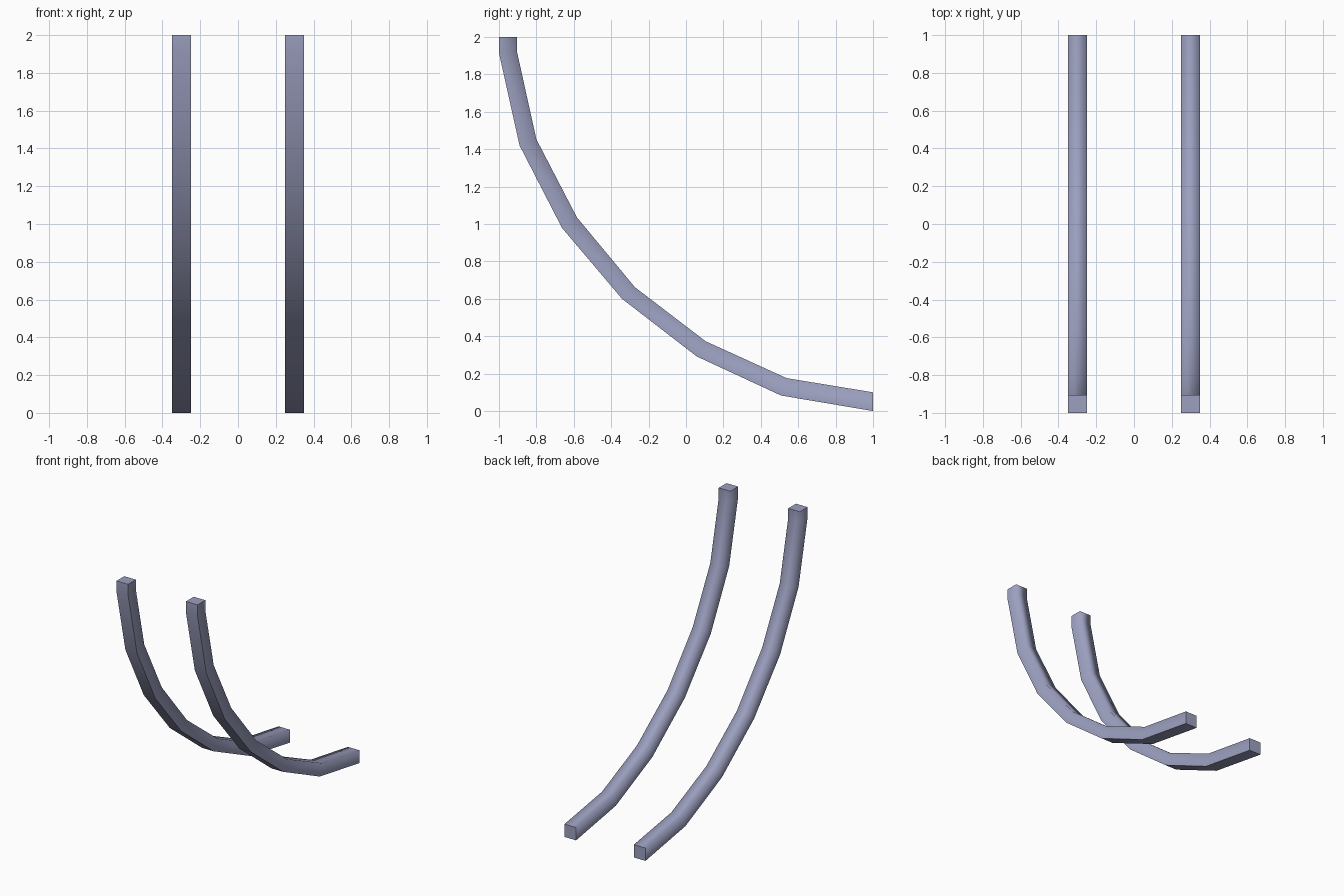
import bpy, bmesh

if "Cube" in bpy.data.objects:
    bpy.data.objects.remove(bpy.data.objects["Cube"])

# Side outline of the curved rail (y, z), from top end to bottom end
OUTER = [(-1, 2), (-1, 1.915), (-0.89, 1.42), (-0.663, 0.979), (-0.342, 0.6),
         (0.057, 0.292), (0.508, 0.083), (1, 0)]
INNER = [(-0.904, 2), (-0.904, 1.923), (-0.8, 1.453), (-0.583, 1.035), (-0.273, 0.662),
         (0.105, 0.373), (0.538, 0.176), (1, 0.1)]

mat = bpy.data.materials.new("blue grey metal")
mat.diffuse_color = (0.33, 0.35, 0.52, 1)
mat.use_nodes = True
mat.node_tree.nodes["Principled BSDF"].inputs["Base Color"].default_value = mat.diffuse_color


def rail(name, x0, x1):
    """Square bar swept along the curve, capped at both ends."""
    bm = bmesh.new()
    rings = [[bm.verts.new((x, *p)) for x, p in ((x0, o), (x1, o), (x1, i), (x0, i))]
             for o, i in zip(OUTER, INNER)]
    for a, b in zip(rings, rings[1:]):
        for k in range(4):
            n = (k + 1) % 4
            bm.faces.new((a[k], a[n], b[n], b[k])).smooth = True
        # Underside corners are crisp, upper corners shade softly
        for k in (0, 1):
            bm.edges.get((a[k], b[k])).smooth = False
    for ring in (rings[0], rings[-1]):
        cap = bm.faces.new(ring)
        for e in cap.edges:
            e.smooth = False
    bmesh.ops.recalc_face_normals(bm, faces=bm.faces)
    me = bpy.data.meshes.new(name)
    bm.to_mesh(me)
    bm.free()
    me.materials.append(mat)
    bpy.context.collection.objects.link(bpy.data.objects.new(name, me))


# Pair of matching rails
rail("left_rail", -0.35, -0.25)
rail("right_rail", 0.25, 0.35)
